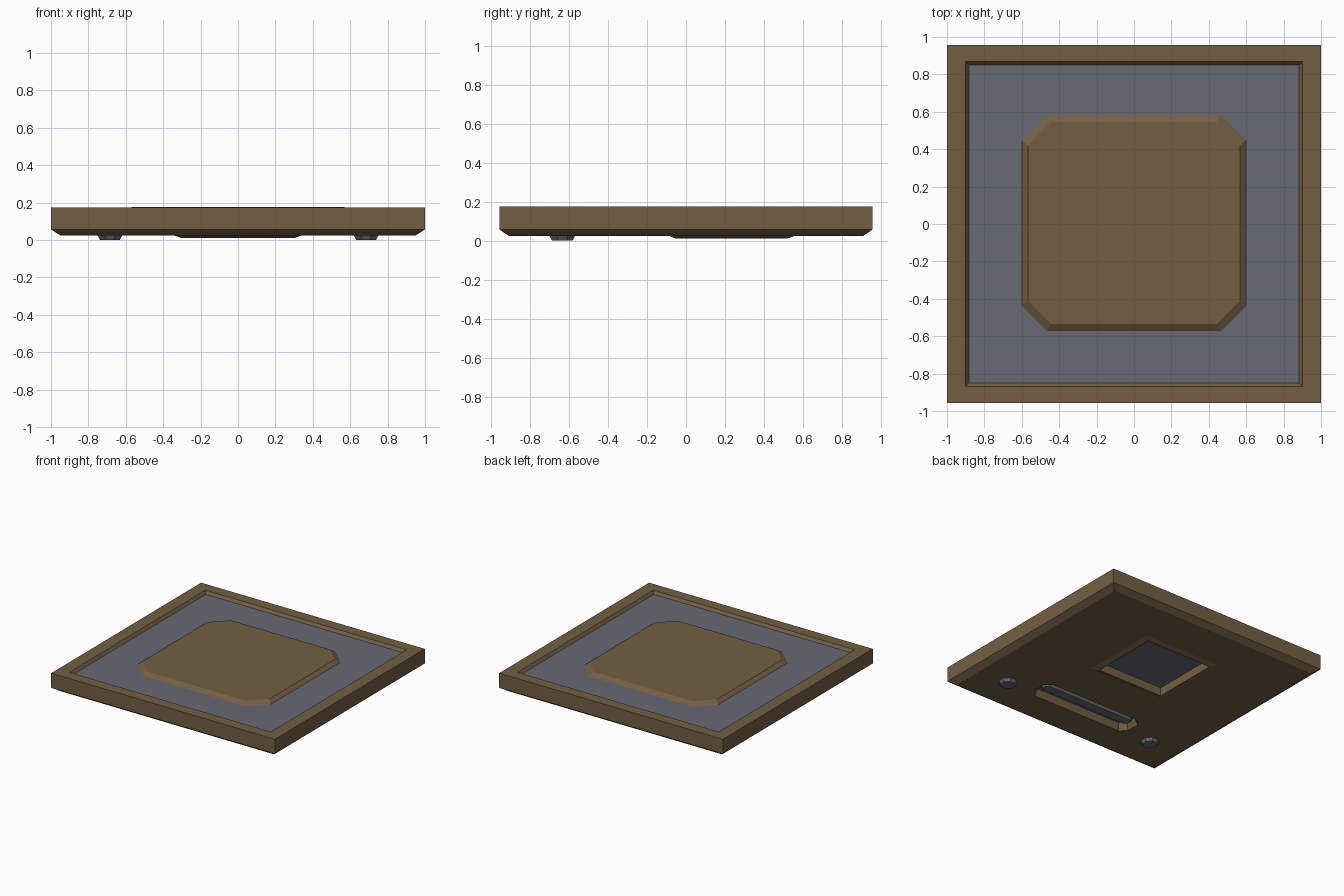
import bpy, bmesh, math

if "Cube" in bpy.data.objects:
    bpy.data.objects.remove(bpy.data.objects["Cube"])


def material(name, rgb):
    m = bpy.data.materials.new(name)
    m.diffuse_color = (*rgb, 1)
    m.use_nodes = True
    m.node_tree.nodes["Principled BSDF"].inputs["Base Color"].default_value = m.diffuse_color
    return m


BROWN = material("brown casing", (0.171, 0.114, 0.056))
GREY = material("slate grey", (0.133, 0.144, 0.171))


def rect(hx, hy, z, cut=0.0, cx=0.0, cy=0.0):
    """Rectangle outline at height z, corners optionally clipped by cut."""
    pts = []
    for sx, sy in ((1, 1), (-1, 1), (-1, -1), (1, -1)):
        if cut:
            a = (cx + sx * hx, cy + sy * (hy - cut), z)
            b = (cx + sx * (hx - cut), cy + sy * hy, z)
            pts += [a, b] if sx * sy > 0 else [b, a]
        else:
            pts.append((cx + sx * hx, cy + sy * hy, z))
    return pts


def disc(r, z, cx, cy, n=8):
    return [(cx + r * math.cos(math.tau * (i + .5) / n),
             cy + r * math.sin(math.tau * (i + .5) / n), z) for i in range(n)]


def loft(name, rings, mats, last_grey=False):
    """Join outlines into a closed solid; optionally the last cap is grey."""
    bm = bmesh.new()
    vs = [[bm.verts.new(p) for p in r] for r in rings]
    n = len(vs[0])
    for a, b in zip(vs, vs[1:]):
        for i in range(n):
            j = (i + 1) % n
            bm.faces.new((a[i], a[j], b[j], b[i]))
    bm.faces.new(vs[0][::-1])
    cap = bm.faces.new(vs[-1])
    if last_grey:
        cap.material_index = 1
    bmesh.ops.recalc_face_normals(bm, faces=bm.faces)
    me = bpy.data.meshes.new(name)
    bm.to_mesh(me)
    bm.free()
    for m in mats:
        me.materials.append(m)
    ob = bpy.data.objects.new(name, me)
    bpy.context.collection.objects.link(ob)
    return ob


def cut_with(ob, cutter):
    mod = ob.modifiers.new("cut", 'BOOLEAN')
    mod.operation = 'DIFFERENCE'
    mod.solver = 'EXACT'
    mod.object = cutter
    bpy.context.view_layer.objects.active = ob
    bpy.ops.object.modifier_apply(modifier=mod.name)


# Casing: chamfered underside, rim, sloped recess with grey floor
casing = loft("casing", [
    rect(0.95, 0.91, 0.025), rect(1, 0.957, 0.057), rect(1, 0.957, 0.175),
    rect(0.90, 0.868, 0.175), rect(0.883, 0.85, 0.152)], [BROWN, GREY], True)

# Raised centre pad with clipped corners
loft("centre_pad", [rect(0.602, 0.58, 0.15, 0.135, 0, 0.005),
                    rect(0.568, 0.54, 0.177, 0.125, 0, 0.005)], [BROWN])

# Raised frame around the hatch on the underside
hatch_frame = loft("hatch_frame", [rect(0.345, 0.325, 0.026, 0, 0, 0.235),
                                   rect(0.305, 0.29, 0.012, 0, 0, 0.235)], [BROWN])

# Openings in the underside
hatch_cut = loft("hatch_cutter", [rect(0.295, 0.28, -0.1, 0, 0, 0.235),
                                  rect(0.295, 0.28, 0.085, 0, 0, 0.235)], [BROWN])
slot_cut = loft("slot_cutter", [rect(0.455, 0.105, -0.02, 0.05, 0, -0.555),
                                rect(0.455, 0.105, 0.025, 0.05, 0, -0.555),
                                rect(0.43, 0.085, 0.085, 0.04, 0, -0.555)], [BROWN])
cut_with(casing, hatch_cut)
cut_with(casing, slot_cut)
cut_with(hatch_frame, hatch_cut)
for c in (hatch_cut, slot_cut):
    bpy.data.objects.remove(c)

# Grey panels at the bottom of the openings
loft("hatch_panel", [rect(0.294, 0.279, 0.079, 0, 0, 0.235),
                     rect(0.294, 0.279, 0.087, 0, 0, 0.235)], [GREY])
loft("slot_panel", [rect(0.43, 0.085, 0.08, 0.04, 0, -0.555),
                    rect(0.43, 0.085, 0.087, 0.04, 0, -0.555)], [GREY])
# Grip bar in the slot
loft("grip_bar", [rect(0.41, 0.035, 0.045, 0.02, 0, -0.545),
                  rect(0.42, 0.06, 0.082, 0.03, 0, -0.545)], [GREY])

# Two small feet near the front
for side, label in ((-1, "left"), (1, "right")):
    x = side * 0.685
    loft(label + "_foot", [disc(0.056, 0.0, x, -0.635),
                           disc(0.073, 0.027, x, -0.635)], [GREY])
